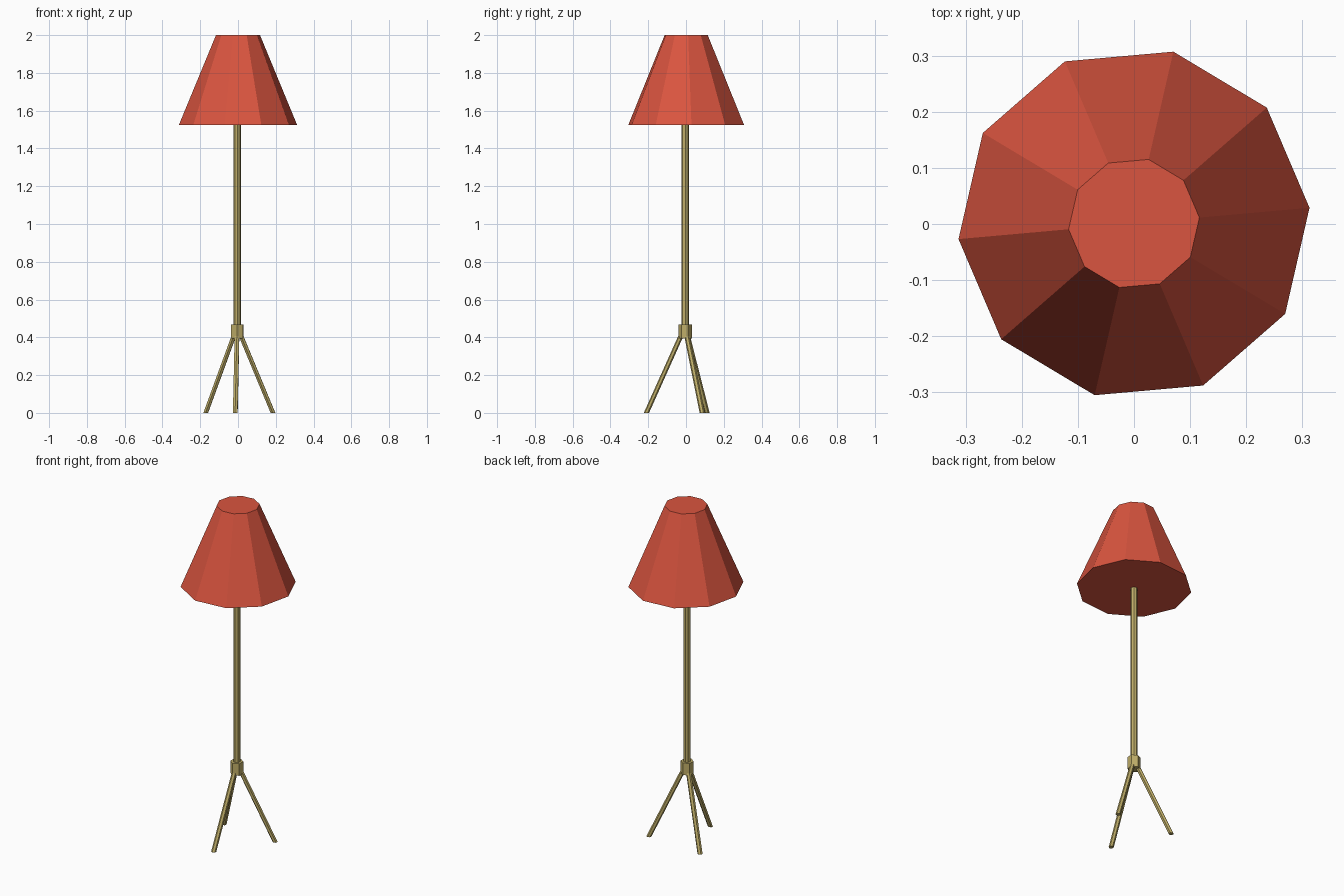
import bpy, bmesh, math
from mathutils import Vector

if "Cube" in bpy.data.objects:
    bpy.data.objects.remove(bpy.data.objects["Cube"])


def material(name, rgb):
    m = bpy.data.materials.new(name)
    m.diffuse_color = (*rgb, 1)
    m.use_nodes = True
    m.node_tree.nodes["Principled BSDF"].inputs["Base Color"].default_value = m.diffuse_color
    return m


RED = material("lamp red", (0.70, 0.09, 0.05))
BRASS = material("brass", (0.52, 0.42, 0.14))


def prism(name, bottom, top, r0, r1, sides, turn, mat):
    """Flat-shaded prism or frustum with level ends, from bottom to top centre."""
    bm = bmesh.new()
    rings = []
    for c, r in ((bottom, r0), (top, r1)):
        rings.append([bm.verts.new(Vector(c) + Vector((r * math.cos(a), r * math.sin(a), 0)))
                      for a in (math.radians(turn) + i * math.tau / sides for i in range(sides))])
    low, high = rings
    for i in range(sides):
        j = (i + 1) % sides
        bm.faces.new((low[i], low[j], high[j], high[i]))
    bm.faces.new(low[::-1])
    bm.faces.new(high)
    me = bpy.data.meshes.new(name)
    bm.to_mesh(me)
    bm.free()
    me.materials.append(mat)
    ob = bpy.data.objects.new(name, me)
    bpy.context.collection.objects.link(ob)
    return ob


CX, CY = -0.004, -0.005

# Ten-sided closed shade
prism("shade", (0, 0.001, 1.525), (0, 0.001, 2.0), 0.314, 0.117, 10, 5.1, RED)

# Pole and the collar that holds the legs
prism("pole", (CX, CY, 0.42), (CX, CY, 1.526), 0.02, 0.02, 8, 5, BRASS)
prism("collar", (CX, CY, 0.395), (CX, CY, 0.467), 0.036, 0.036, 6, 26, BRASS)

# Three splayed legs
for i, deg in enumerate((26, 146, 266)):
    a = math.radians(deg)
    d = Vector((math.cos(a), math.sin(a), 0))
    foot = Vector((0, -0.004, 0)) + d * 0.206
    head = Vector((CX, CY, 0.43)) + d * 0.012
    prism(f"leg_{i + 1}", foot, head, 0.014, 0.014, 6, deg, BRASS)
